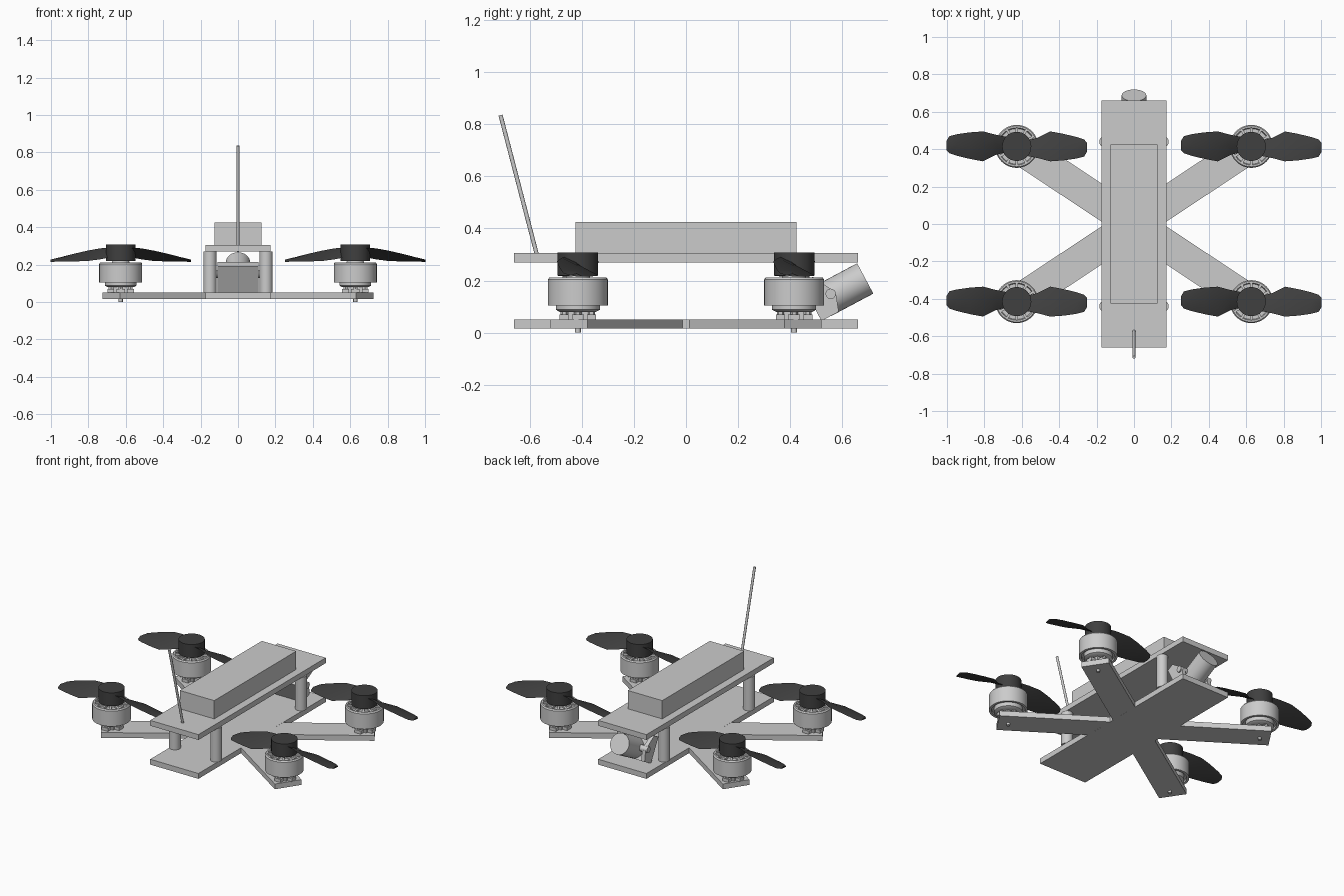
import bpy, bmesh, math
from mathutils import Matrix, Vector

cube = bpy.data.objects.get("Cube")
if cube:
    bpy.data.objects.remove(cube, do_unlink=True)


def material(name, value):
    m = bpy.data.materials.new(name)
    m.use_nodes = True
    colour = (value, value, value, 1)
    m.diffuse_color = colour
    m.node_tree.nodes["Principled BSDF"].inputs["Base Color"].default_value = colour
    return m


GREY = material("light grey", 0.6)
DARK = material("charcoal", 0.05)


def finish(name, bm, mat=GREY, smooth=False):
    bmesh.ops.recalc_face_normals(bm, faces=bm.faces)
    mesh = bpy.data.meshes.new(name)
    bm.to_mesh(mesh)
    bm.free()
    mesh.materials.append(mat)
    ob = bpy.data.objects.new(name, mesh)
    bpy.context.collection.objects.link(ob)
    if smooth:
        bpy.ops.object.select_all(action="DESELECT")
        ob.select_set(True)
        bpy.context.view_layer.objects.active = ob
        bpy.ops.object.shade_smooth_by_angle(angle=math.radians(35))
    return ob


def add_box(bm, size, matrix):
    bmesh.ops.create_cube(bm, size=1, matrix=matrix @ Matrix.Diagonal((*size, 1)))


def box(name, size, centre):
    bm = bmesh.new()
    add_box(bm, size, Matrix.Translation(centre))
    return finish(name, bm)


def rod(name, start, end, radius, sides=24, mat=GREY):
    a, b = Vector(start), Vector(end)
    turn = (b - a).to_track_quat("Z", "Y").to_matrix().to_4x4()
    bm = bmesh.new()
    bmesh.ops.create_cone(bm, cap_ends=True, segments=sides, radius1=radius, radius2=radius,
                          depth=(b - a).length, matrix=Matrix.Translation((a + b) / 2) @ turn)
    return finish(name, bm, mat, True)


def lathe(name, profile, centre, sides=40):
    bm = bmesh.new()
    verts = [bm.verts.new((r, 0, z)) for r, z in profile]
    edges = [bm.edges.new(pair) for pair in zip(verts, verts[1:])]
    bmesh.ops.spin(bm, geom=verts + edges, cent=(0, 0, 0), axis=(0, 0, 1),
                   angle=math.tau, steps=sides)
    bmesh.ops.remove_doubles(bm, verts=bm.verts, dist=0.0005)
    ob = finish(name, bm, GREY, True)
    ob.location = centre
    return ob


# Frame plates and battery
box("bottom_plate", (0.35, 1.32, 0.035), (0, 0, 0.0325))
box("top_plate", (0.35, 1.32, 0.035), (0, 0, 0.2875))
box("battery", (0.25, 0.85, 0.12), (0, 0, 0.365))

# Leaning antenna
rod("antenna", (0, -0.565, 0.27), (0, -0.712, 0.835), 0.008, 12)

# Rotor blade: radius, high edge y, high edge z, low edge y, low edge z
BLADE = [(0.05, -0.05, 0.29, 0.03, 0.24), (0.11, -0.062, 0.287, 0.045, 0.228),
         (0.18, -0.08, 0.274, 0.08, 0.219), (0.25, -0.075, 0.258, 0.067, 0.217),
         (0.32, -0.065, 0.24, 0.05, 0.216), (0.36, -0.055, 0.228, 0.037, 0.215),
         (0.375, -0.03, 0.22, 0.02, 0.215)]


def propeller(x, y):
    bm = bmesh.new()
    for s in (1, -1):
        rings = []
        for r, y1, z1, y2, z2 in BLADE:
            ym, zm = (y1 + y2) / 2, (z1 + z2) / 2
            section = [(y1, z1), (ym, zm + 0.009), (y2, z2), (ym, zm - 0.002)]
            rings.append([bm.verts.new((s * r, s * v, z)) for v, z in section])
        for a, b in zip(rings, rings[1:]):
            for i in range(4):
                j = (i + 1) % 4
                bm.faces.new((a[i], a[j], b[j], b[i]))
        bm.faces.new(rings[0])
        bm.faces.new(rings[-1])
    finish("propeller_blades", bm, DARK, True).location = (x, y, 0)
    rod("propeller_hub", (x, y, 0.22), (x, y, 0.307), 0.078, 32, DARK)


# Motor bell, hollow underneath and open around the top
BELL = [(0, 0.218), (0.045, 0.218), (0.05, 0.2), (0.095, 0.2), (0.1, 0.212), (0.109, 0.212),
        (0.115, 0.204), (0.115, 0.104), (0.1, 0.104), (0.1, 0.118), (0, 0.118)]
STATOR = [(0, 0.125), (0.085, 0.125), (0.085, 0.088), (0.07, 0.08), (0, 0.08)]


def motor(x, y):
    lathe("motor_bell", BELL, (x, y, 0))
    lathe("motor_base", STATOR, (x, y, 0))
    rod("motor_shaft", (x, y, 0.2), (x, y, 0.24), 0.035)
    rod("motor_screw", (x, y, 0), (x, y, 0.06), 0.011, 12)
    bm = bmesh.new()
    for i in range(12):
        add_box(bm, (0.055, 0.014, 0.014),
                Matrix.Rotation(math.tau * i / 12, 4, "Z") @ Matrix.Translation((0.072, 0, 0.204)))
    finish("bell_spokes", bm).location = (x, y, 0)
    bm = bmesh.new()
    for i in range(2):
        add_box(bm, (0.14, 0.045, 0.02),
                Matrix.Rotation(math.pi * i / 2, 4, "Z") @ Matrix.Translation((0, 0, 0.06)))
    add_box(bm, (0.075, 0.075, 0.035), Matrix.Translation((0, 0, 0.067)))
    finish("motor_mount", bm).location = (x, y, 0)
    for dx, dy in ((1, 0), (-1, 0), (0, 1), (0, -1)):
        px, py = x + dx * 0.052, y + dy * 0.052
        rod("mount_bolt", (px, py, 0.068), (px, py, 0.08), 0.014, 6)


# Four corners: arm, motor, propeller and standoff
for sx in (1, -1):
    for sy in (1, -1):
        x, y = sx * 0.627, sy * 0.415
        bm = bmesh.new()
        add_box(bm, (0.814, 0.17, 0.0346), Matrix.Rotation(math.atan2(y, x), 4, "Z")
                @ Matrix.Translation((0.407, 0, 0.0325)))
        finish("arm", bm)
        motor(x, y)
        propeller(x, y)
        rod("standoff", (sx * 0.15, sy * 0.44, 0.05), (sx * 0.15, sy * 0.44, 0.27), 0.035, 20)

# Tilted camera: a runs along the lens axis, b across it
TILT = math.radians(28)


def cam(x, a, b):
    c, s = math.cos(TILT), math.sin(TILT)
    return Vector((x, 0.52 + a * c - b * s, 0.045 + a * s + b * c))


def cam_prism(name, x1, x2, outline):
    bm = bmesh.new()
    left = [bm.verts.new(cam(x1, a, b)) for a, b in outline]
    right = [bm.verts.new(cam(x2, a, b)) for a, b in outline]
    bm.faces.new(left)
    bm.faces.new(right)
    for i in range(len(outline)):
        j = (i + 1) % len(outline)
        bm.faces.new((left[i], left[j], right[j], right[i]))
    finish(name, bm)


cam_prism("camera_back_plate", -0.11, 0.11, [(0, 0), (0.05, 0), (0.05, 0.165), (0, 0.165)])
for s in (1, -1):
    cam_prism("camera_side_bracket", s * 0.085, s * 0.11,
              [(0, 0), (0.075, 0), (0.098, 0.065), (0.09, 0.09), (0.05, 0.165), (0, 0.165)])
    rod("camera_pivot", cam(s * 0.05, 0.08, 0.075), cam(s * 0.118, 0.08, 0.075), 0.02, 16)
rod("camera_lens", cam(0, 0.04, 0.065), cam(0, 0.225, 0.065), 0.066, 32)
